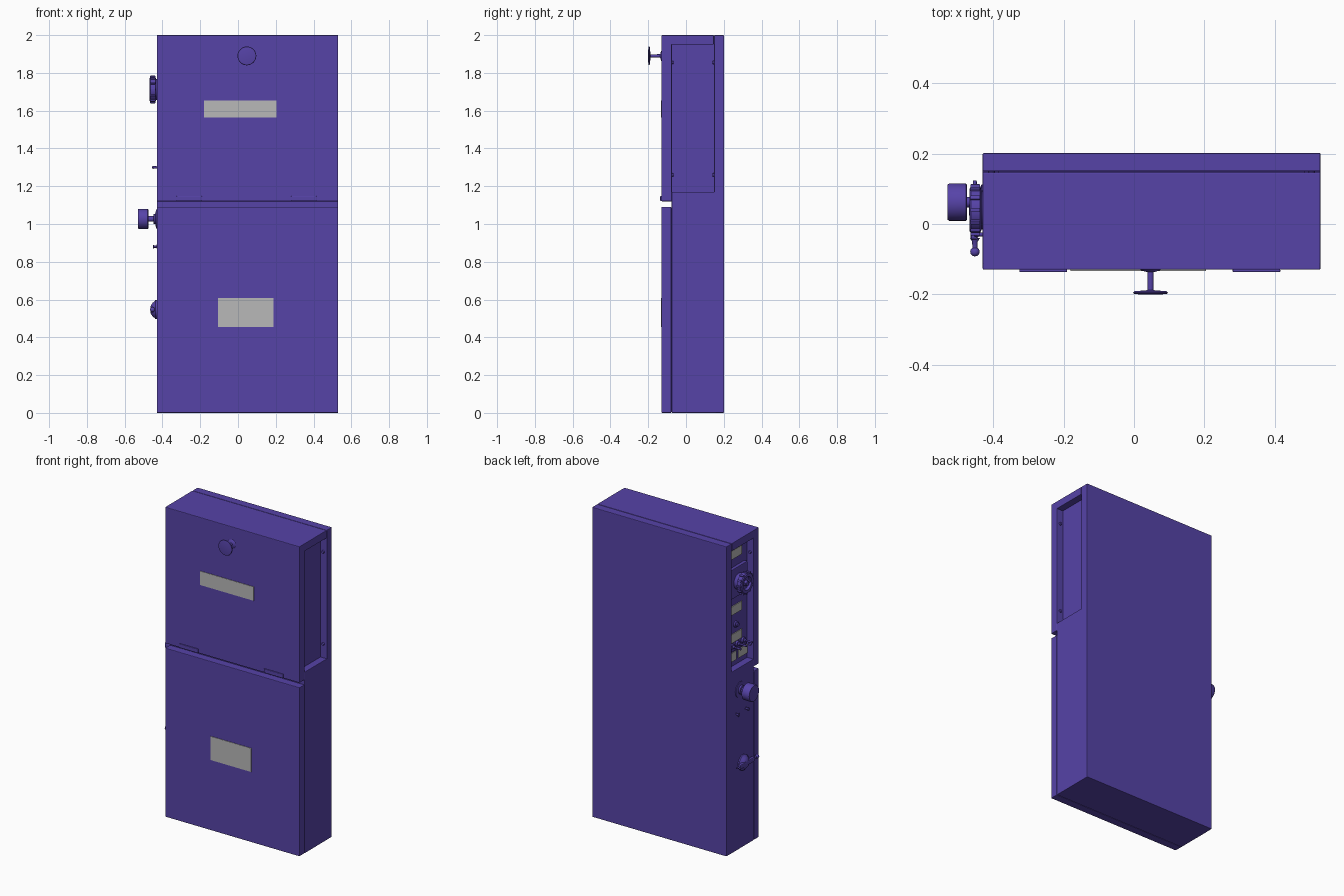
import bpy
import math
from mathutils import Vector

if "Cube" in bpy.data.objects:
    bpy.data.objects.remove(bpy.data.objects["Cube"], do_unlink=True)


def material(name, rgb):
    m = bpy.data.materials.new(name)
    m.use_nodes = True
    colour = (*rgb, 1)
    m.diffuse_color = colour
    m.node_tree.nodes["Principled BSDF"].inputs["Base Color"].default_value = colour
    return m


PURPLE = material("purple paint", (0.093, 0.056, 0.39))
GREY = material("grey label", (0.48, 0.48, 0.48))


def finish(ob, name, mat, bevel=0):
    ob.name = name
    ob.data.materials.append(mat)
    if bevel:
        mod = ob.modifiers.new("soft edge", "BEVEL")
        mod.width = bevel
        mod.segments = 2
    return ob


def box(name, x, y, z, mat=PURPLE, bevel=0.0):
    """Box from three (low, high) ranges."""
    bpy.ops.mesh.primitive_cube_add(size=1)
    ob = bpy.context.object
    ob.location = [sum(r) / 2 for r in (x, y, z)]
    ob.scale = [r[1] - r[0] for r in (x, y, z)]
    bpy.ops.object.transform_apply(location=False, rotation=False, scale=True)
    return finish(ob, name, mat, bevel)


def turned(name, origin, direction, profile, sides=32):
    """Lathe a (distance, radius) profile outwards from origin along direction."""
    verts, faces = [], []
    for d, r in profile:
        for i in range(sides):
            a = math.tau * i / sides
            verts.append((r * math.cos(a), r * math.sin(a), d))
    for k in range(len(profile) - 1):
        for i in range(sides):
            j = (i + 1) % sides
            faces.append((k * sides + i, k * sides + j, (k + 1) * sides + j, (k + 1) * sides + i))
    faces.append(tuple(reversed(range(sides))))
    faces.append(tuple(range(len(verts) - sides, len(verts))))
    me = bpy.data.meshes.new(name)
    me.from_pydata(verts, [], faces)
    ob = bpy.data.objects.new(name, me)
    bpy.context.collection.objects.link(ob)
    ob.location = origin
    ob.rotation_euler = Vector(direction).to_track_quat("Z", "Y").to_euler()
    bpy.ops.object.select_all(action="DESELECT")
    ob.select_set(True)
    bpy.context.view_layer.objects.active = ob
    bpy.ops.object.shade_smooth_by_angle(angle=math.radians(35))
    return finish(ob, name, PURPLE)


LEFT, RIGHT = 0.53, -0.43      # side walls
PANEL = 0.045                  # depth of the side recesses
FULL = (RIGHT, LEFT)
OUT = (-1, 0, 0)

# Cabinet shell
box("back_pan", FULL, (0.149, 0.202), (0, 2), bevel=0.004)
box("lower_body", FULL, (-0.076, 0.16), (0, 1.17), bevel=0.003)
box("lower_door", FULL, (-0.13, -0.078), (0, 1.09), bevel=0.004)
box("hood_front", FULL, (-0.13, -0.075), (1.12, 2), bevel=0.004)
box("hood_top", FULL, (-0.115, 0.147), (1.95, 2), bevel=0.003)
box("inner_core", (RIGHT + PANEL, LEFT - PANEL), (-0.08, 0.155), (1.16, 1.96))

# Hinges between hood and lower door
for side, x in (("right", -0.258), ("left", 0.348)):
    box(f"{side}_hinge", (x - 0.068, x + 0.068), (-0.137, -0.128), (1.122, 1.148), bevel=0.003)

# Small bolts in the side recesses
for side, x in (("left", LEFT - 0.025), ("right", RIGHT + 0.025)):
    for z in (1.26, 1.855):
        turned(f"{side}_rear_bolt", (x, 0.15, z), (0, -1, 0), [(0, 0.01), (0.01, 0.008)], 12)
        turned(f"{side}_front_bolt", (x, -0.077, z), (0, 1, 0), [(0, 0.01), (0.01, 0.008)], 12)

# Front pull knob
turned("front_knob", (0.047, -0.128, 1.89), (0, -1, 0),
       [(0, 0.03), (0.004, 0.026), (0.009, 0.009), (0.06, 0.008), (0.063, 0.045),
        (0.067, 0.05), (0.07, 0.048), (0.073, 0.025)])

# Front label plates
box("upper_label", (-0.18, 0.205), (-0.133, -0.128), (1.565, 1.655), GREY)
box("lower_label", (-0.105, 0.187), (-0.133, -0.128), (0.455, 0.608), GREY)

# Labels on the control panel
p = RIGHT + PANEL
for y, z, w in ((0.05, 1.89, 0.13), (0.05, 1.53, 0.13), (0.05, 1.35, 0.13),
                (0.085, 1.23, 0.09), (-0.025, 1.23, 0.09)):
    box("panel_label", (p - 0.005, p + 0.002), (y - w / 2, y + w / 2), (z - 0.028, z + 0.028), GREY)

# Rotary dial with grip ribs on its mounting plate
DY, DZ = 0.04, 1.712
box("dial_plate", (p - 0.02, p + 0.005), (DY - 0.09, DY + 0.09), (DZ - 0.095, DZ + 0.095), bevel=0.004)
turned("dial", (p - 0.018, DY, DZ), OUT,
       [(0, 0.05), (0.03, 0.055), (0.034, 0.066), (0.06, 0.066), (0.065, 0.06),
        (0.065, 0.042), (0.05, 0.036), (0.05, 0.018), (0.066, 0.015)])
for i in range(12):
    a = math.tau * i / 12
    rib = box("dial_rib", (p - 0.08, p - 0.052), (-0.01, 0.01), (-0.006, 0.006), bevel=0.002)
    rib.location.y = DY + 0.063 * math.cos(a)
    rib.location.z = DZ + 0.063 * math.sin(a)
    rib.rotation_euler.x = a
box("dial_grip", (p - 0.078, p - 0.06), (DY - 0.045, DY + 0.045), (DZ - 0.008, DZ + 0.008), bevel=0.003)

# Push button and toggle switches on the panel
turned("push_button", (p, 0.045, 1.43), OUT, [(0, 0.02), (0.01, 0.02), (0.012, 0.013), (0.02, 0.012)], 20)
for y in (0.085, 0.03, -0.03):
    turned("toggle_base", (p, y, 1.3), OUT, [(0, 0.018), (0.012, 0.018), (0.014, 0.01), (0.025, 0.01)], 16)
    turned("toggle_lever", (p - 0.02, y, 1.3), OUT,
           [(0, 0.005), (0.036, 0.006), (0.044, 0.008), (0.049, 0.005)], 12)
box("toggle_guard", (p - 0.02, p - 0.008), (-0.045, 0.1), (1.275, 1.285), bevel=0.002)

# Large side knob
turned("side_knob", (RIGHT + 0.002, 0.062, 1.027), OUT,
       [(0, 0.05), (0.006, 0.05), (0.009, 0.028), (0.018, 0.026), (0.02, 0.015),
        (0.047, 0.015), (0.047, 0.05), (0.05, 0.053), (0.097, 0.053), (0.102, 0.05)])

# Two side studs
for y in (0.1, 0.0):
    turned("side_stud", (RIGHT + 0.002, y, 0.88), OUT,
           [(0, 0.011), (0.004, 0.011), (0.005, 0.006), (0.016, 0.006), (0.019, 0.011), (0.022, 0.009)], 16)

# Latch with handle and ball end
turned("latch_base", (RIGHT + 0.002, 0.035, 0.547), OUT,
       [(0, 0.05), (0.01, 0.05), (0.014, 0.044), (0.024, 0.036), (0.03, 0.028), (0.036, 0.015)])
box("latch_handle", (-0.464, -0.444), (-0.045, 0.108), (0.532, 0.562), bevel=0.006)
turned("latch_neck", (-0.452, -0.04, 0.547), (0, -1, 0), [(0, 0.014), (0.01, 0.008), (0.035, 0.007)], 16)
turned("latch_ball", (-0.452, -0.066, 0.547), (0, -1, 0),
       [(0.013 * (1 - math.cos(math.pi * k / 8)), 0.0005 + 0.013 * math.sin(math.pi * k / 8))
        for k in range(9)], 16)
turned("latch_pin", (-0.452, 0.1, 0.547), (0, 1, 0), [(0, 0.006), (0.024, 0.005)], 12)
